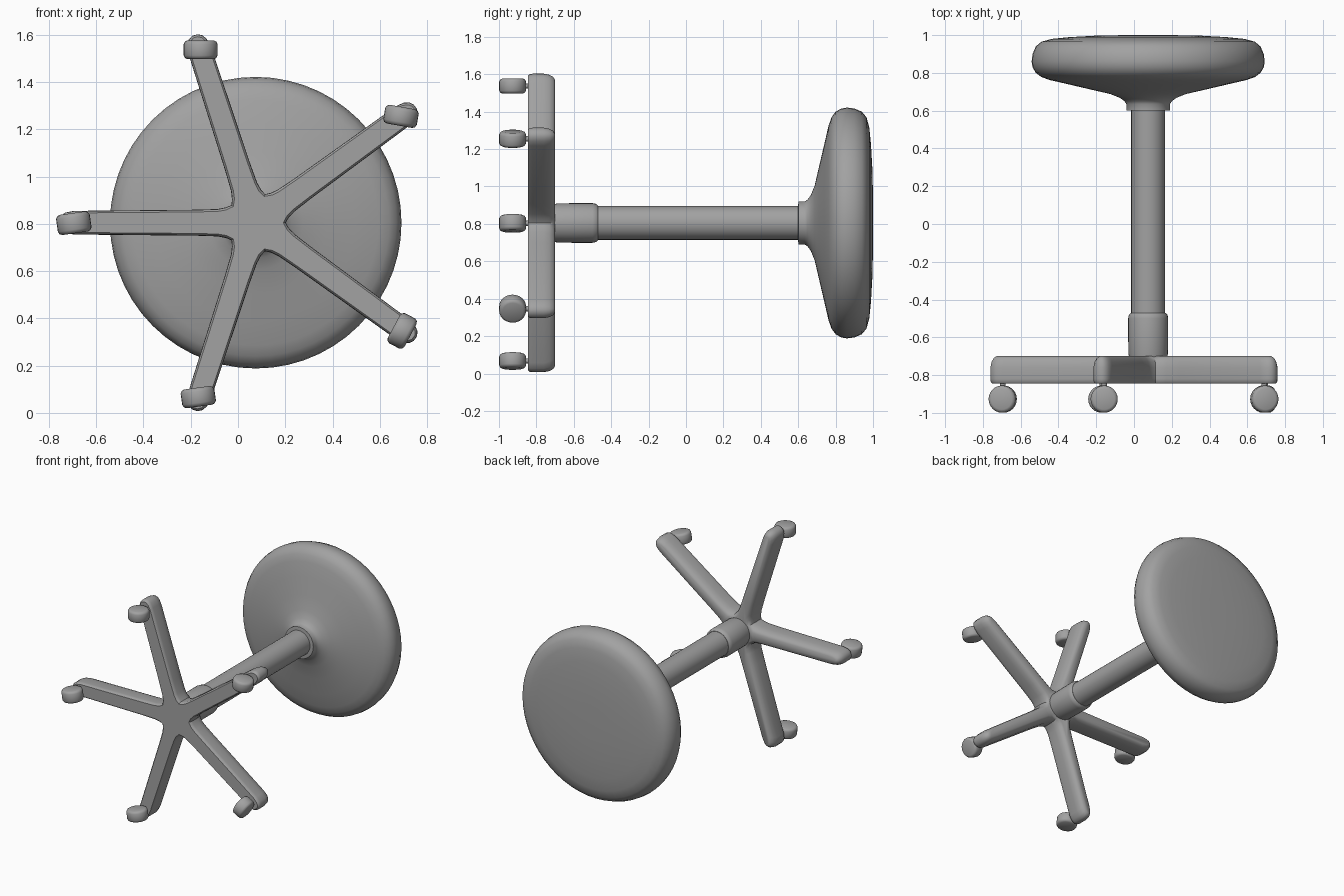
import bpy, bmesh, math
from mathutils import Vector, Matrix

if "Cube" in bpy.data.objects:
    bpy.data.objects.remove(bpy.data.objects["Cube"])

CX, CZ = 0.075, 0.805          # axis of the stool, which lies along y

grey = bpy.data.materials.new("plain grey")
grey.diffuse_color = (0.36, 0.36, 0.36, 1)
grey.use_nodes = True
grey.node_tree.nodes["Principled BSDF"].inputs["Base Color"].default_value = grey.diffuse_color


def finish(name, bm, angle=40):
    bmesh.ops.recalc_face_normals(bm, faces=bm.faces[:])
    mesh = bpy.data.meshes.new(name)
    bm.to_mesh(mesh)
    bm.free()
    mesh.materials.append(grey)
    obj = bpy.data.objects.new(name, mesh)
    bpy.context.collection.objects.link(obj)
    bpy.ops.object.select_all(action='DESELECT')
    obj.select_set(True)
    bpy.context.view_layer.objects.active = obj
    bpy.ops.object.shade_smooth_by_angle(angle=math.radians(angle))
    return obj


def loft(bm, rings):
    """Skin a list of closed point rings and cap both ends."""
    vs = [[bm.verts.new(p) for p in ring] for ring in rings]
    n = len(vs[0])
    for a, b in zip(vs, vs[1:]):
        for i in range(n):
            j = (i + 1) % n
            bm.faces.new((a[i], a[j], b[j], b[i]))
    bm.faces.new(vs[0])
    bm.faces.new(vs[-1])


def lathe(name, profile, origin, axis, segs):
    """Revolve (radius, height) pairs about an axis through origin."""
    place = Matrix.Translation(origin) @ Vector(axis).to_track_quat('Z', 'Y').to_matrix().to_4x4()
    turn = [2 * math.pi * i / segs for i in range(segs)]
    bm = bmesh.new()
    loft(bm, [[place @ Vector((r * math.cos(t), r * math.sin(t), h)) for t in turn]
              for r, h in profile])
    return finish(name, bm)


# Seat with a flared collar underneath
axis_point = (CX, 0, CZ)
lathe("seat", [(0.10, 0.60), (0.115, 0.602), (0.115, 0.635), (0.125, 0.65), (0.15, 0.668),
               (0.20, 0.688), (0.30, 0.711), (0.42, 0.739), (0.52, 0.762), (0.565, 0.778),
               (0.595, 0.80), (0.612, 0.83), (0.617, 0.86), (0.612, 0.90), (0.595, 0.94),
               (0.565, 0.965), (0.51, 0.98), (0.42, 0.989), (0.28, 0.997), (0.12, 1.0)],
      axis_point, (0, 1, 0), 56)

# Column and its lower sleeve
lathe("column", [(0.09, -0.72), (0.09, 0.62)], axis_point, (0, 1, 0), 32)
lathe("column_sleeve", [(0.10, -0.71), (0.104, -0.69), (0.106, -0.60), (0.106, -0.50),
                        (0.102, -0.48), (0.092, -0.47)], axis_point, (0, 1, 0), 32)


# Five-armed base
def star(y, inset):
    side = [(0.125, 0.065), (0.16, 0.058), (0.25, 0.055), (0.77, 0.05),
            (0.805, 0.043), (0.825, 0.03), (0.835, 0.012)]
    half = [(u - (inset if u > 0.7 else 0), v * (1 - inset / 0.058)) for u, v in side]
    arm = [(u, -v) for u, v in half] + [(u, v) for u, v in reversed(half)]
    ring = []
    for k in range(5):
        a = math.radians(36 + 72 * k)
        for u, v in arm:
            ring.append((u * math.cos(a) - v * math.sin(a), u * math.sin(a) + v * math.cos(a)))
        valley = a + math.radians(36)
        r = 0.127 - inset
        ring.append((r * math.cos(valley), r * math.sin(valley)))
    return [(CX + x, y, CZ + z) for x, z in ring]


bm = bmesh.new()
loft(bm, [star(y, i) for y, i in ((-0.845, 0.010), (-0.837, 0.002), (-0.82, 0.0), (-0.76, 0.0),
                                  (-0.73, 0.006), (-0.71, 0.017), (-0.70, 0.032))])
finish("star_base", bm)

# Casters: x, z, swivel angle of the rolling direction, half thickness
casters = [(-0.695, 0.803, 8, 0.043), (-0.158, 1.537, 0, 0.040), (0.690, 1.255, -10, 0.040),
           (0.695, 0.347, 62, 0.040), (-0.168, 0.067, 8, 0.040)]
for n, (x, z, deg, t) in enumerate(casters, 1):
    a = math.radians(deg)
    lathe(f"caster_{n}", [(0.055, -t), (0.066, -t + 0.005), (0.072, -t + 0.016),
                          (0.072, t - 0.016), (0.066, t - 0.005), (0.055, t)],
          (x, -0.927, z), (-math.sin(a), 0, math.cos(a)), 24)
    # short pin joining the caster to its arm
    lathe(f"caster_pin_{n}", [(0.015, -0.88), (0.015, -0.83)], (x, 0, z), (0, 1, 0), 10)
